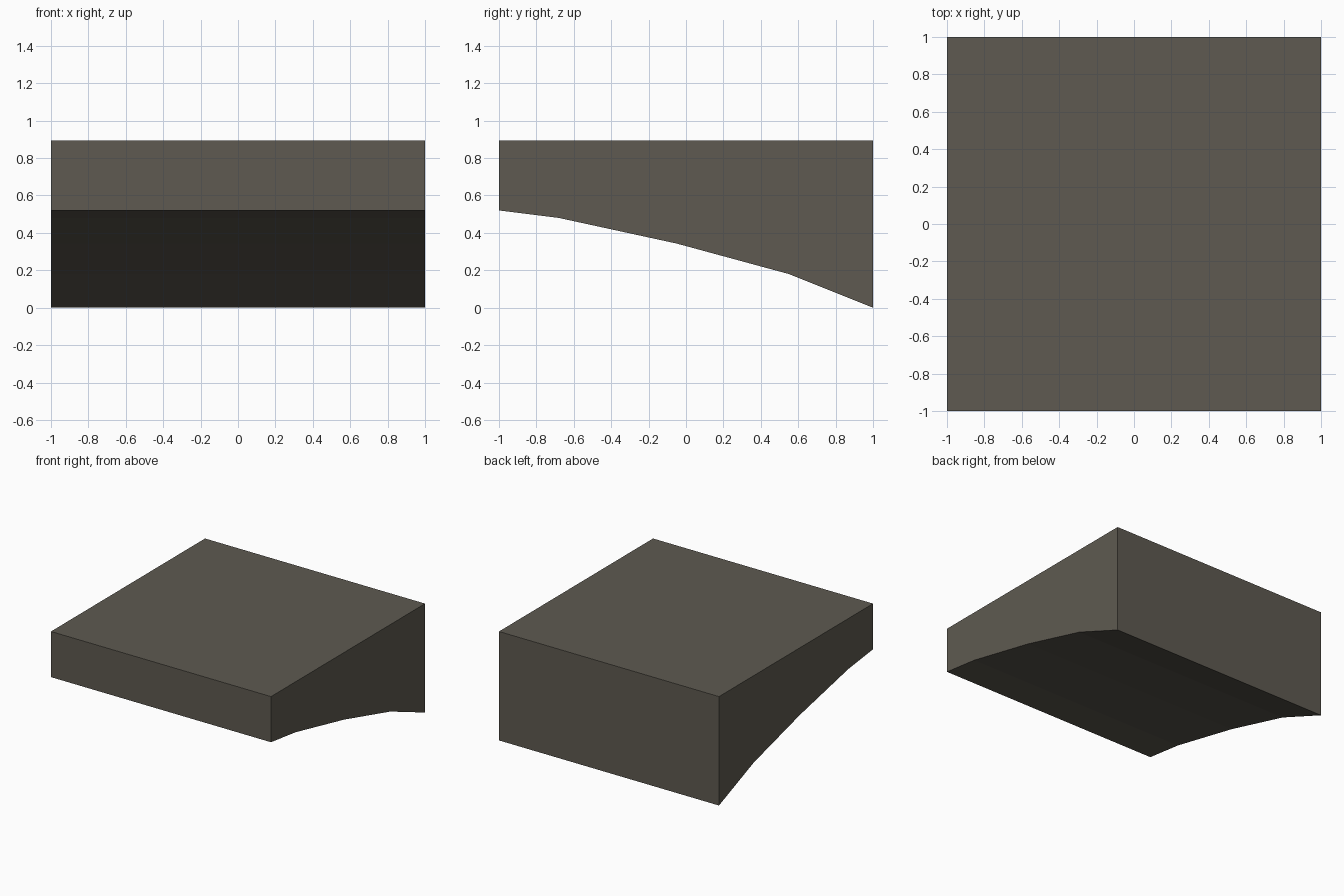
import bpy
import bmesh

if "Cube" in bpy.data.objects:
    bpy.data.objects.remove(bpy.data.objects["Cube"])

# Single flat stone colour
stone = bpy.data.materials.new("dark_stone")
stone.diffuse_color = (0.112, 0.102, 0.082, 1.0)
stone.use_nodes = True
stone.node_tree.nodes["Principled BSDF"].inputs["Base Color"].default_value = stone.diffuse_color

# Side profile (y, z): flat top, faceted arch underneath
profile = [(-1, 0.52), (-0.68, 0.48), (-0.05, 0.343), (0.55, 0.18),
           (1, 0.0), (1, 0.895), (-1, 0.895)]

# Extrude the profile across the width
bm = bmesh.new()
side = bm.faces.new([bm.verts.new((-1, y, z)) for y, z in profile])
ext = bmesh.ops.extrude_face_region(bm, geom=[side], use_keep_orig=True)
moved = [v for v in ext["geom"] if isinstance(v, bmesh.types.BMVert)]
bmesh.ops.translate(bm, verts=moved, vec=(2, 0, 0))
bmesh.ops.recalc_face_normals(bm, faces=bm.faces)

mesh = bpy.data.meshes.new("arched_block")
bm.to_mesh(mesh)
bm.free()
mesh.materials.append(stone)
block = bpy.data.objects.new("arched_block", mesh)
bpy.context.collection.objects.link(block)
